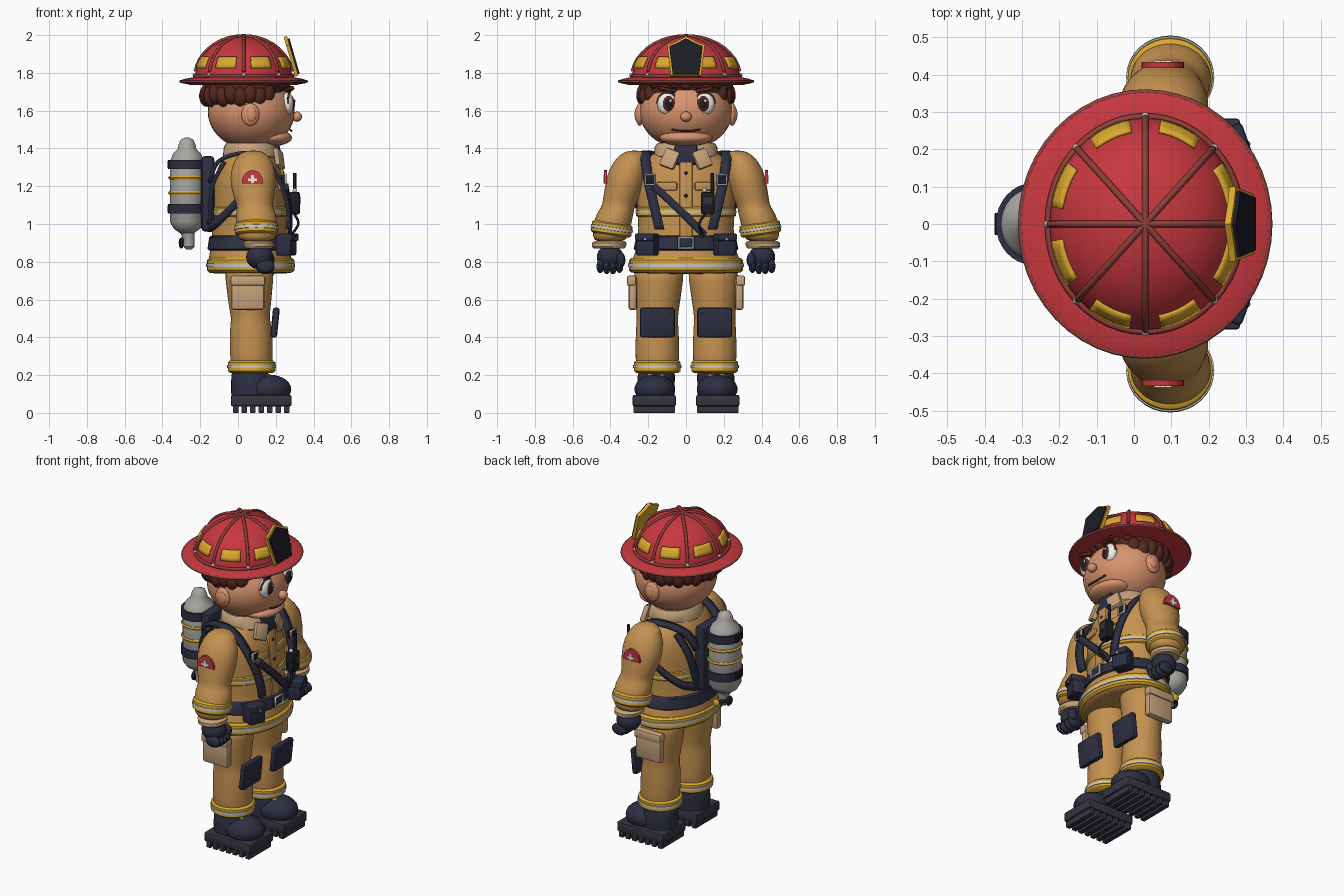
import bpy, bmesh, math
from math import sin, cos, pi, sqrt
from mathutils import Vector, Matrix

if "Cube" in bpy.data.objects:
    bpy.data.objects.remove(bpy.data.objects["Cube"])

# ---------- materials ----------
def mat(name, hexcol):
    m = bpy.data.materials.new(name)
    lin = [((int(hexcol[i:i + 2], 16) / 255 + .055) / 1.055) ** 2.4 for i in (0, 2, 4)]
    m.diffuse_color = (*lin, 1)
    m.use_nodes = True
    m.node_tree.nodes["Principled BSDF"].inputs["Base Color"].default_value = m.diffuse_color
    return m

TAN, LTAN, YEL = mat("tan_cloth", "C49150"), mat("light_tan", "C8A47C"), mat("yellow", "DBA92E")
SIL, NAVY, BLACK = mat("silver", "C9C8C4"), mat("navy", "2D2F42"), mat("black", "1C1D24")
RED, DRED, SKIN = mat("red", "C8383F"), mat("dark_red", "8F3F3A"), mat("skin", "D9946F")
HAIR, WHITE, SOLE = mat("hair_brown", "54291F"), mat("white", "F0EEEA"), mat("sole", "383440")
TANK = mat("tank_grey", "A9A7A2")

# ---------- helpers ----------
def finish(bm, name, m, smooth=True):
    bmesh.ops.recalc_face_normals(bm, faces=bm.faces)
    me = bpy.data.meshes.new(name)
    bm.to_mesh(me)
    bm.free()
    ob = bpy.data.objects.new(name, me)
    bpy.context.collection.objects.link(ob)
    me.materials.append(m)
    if smooth:
        bpy.context.view_layer.objects.active = ob
        bpy.ops.object.select_all(action='DESELECT')
        ob.select_set(True)
        bpy.ops.object.shade_smooth_by_angle(angle=math.radians(42))
    return ob

def ell(name, c, r, m, seg=24, rot=(0, 0, 0)):
    bm = bmesh.new()
    bmesh.ops.create_uvsphere(bm, u_segments=seg, v_segments=seg // 2 + 2, radius=1)
    bmesh.ops.scale(bm, vec=r, verts=bm.verts)
    ob = finish(bm, name, m)
    ob.location, ob.rotation_euler = c, rot
    return ob

def box(name, c, s, m, bev=.01, rot=(0, 0, 0)):
    bm = bmesh.new()
    bmesh.ops.create_cube(bm, size=1)
    bmesh.ops.scale(bm, vec=s, verts=bm.verts)
    if bev:
        bmesh.ops.bevel(bm, geom=bm.edges[:], offset=bev, segments=2, affect='EDGES', profile=.5)
    ob = finish(bm, name, m)
    ob.location, ob.rotation_euler = c, rot
    return ob

def loft(name, rings, m, seg=32, sub=0):
    """rings: (z, cx, cy, rx, ry)"""
    bm = bmesh.new()
    loops = [[bm.verts.new((cx + rx * cos(2 * pi * i / seg), cy + ry * sin(2 * pi * i / seg), z))
              for i in range(seg)] for z, cx, cy, rx, ry in rings]
    for a, b in zip(loops, loops[1:]):
        for i in range(seg):
            bm.faces.new((a[i], a[(i + 1) % seg], b[(i + 1) % seg], b[i]))
    bm.faces.new(loops[0])
    bm.faces.new(loops[-1])
    ob = finish(bm, name, m)
    if sub:
        ob.modifiers.new("smooth", 'SUBSURF').levels = sub
        ob.modifiers["smooth"].render_levels = sub
    return ob

def band(name, z, h, cx, cy, rx, ry, tilt=0):
    """yellow reflective band with a silver middle stripe"""
    for n, m, hh, e in (("_yellow", YEL, h, 0), ("_stripe", SIL, h * .32, .004)):
        b = hh / 2
        ob = loft(name + n, [(-b, 0, 0, rx + e - .012, ry + e - .012), (-b * .7, 0, 0, rx + e, ry + e),
                             (b * .7, 0, 0, rx + e, ry + e), (b, 0, 0, rx + e - .012, ry + e - .012)], m)
        ob.location, ob.rotation_euler = (cx, cy, z), (tilt, 0, 0)

def sheet(name, f, nu, nv, thick, m):
    bm = bmesh.new()
    g = [[bm.verts.new(f(i / nu, j / nv)) for j in range(nv + 1)] for i in range(nu + 1)]
    for i in range(nu):
        for j in range(nv):
            bm.faces.new((g[i][j], g[i + 1][j], g[i + 1][j + 1], g[i][j + 1]))
    ob = finish(bm, name, m)
    so = ob.modifiers.new("thick", 'SOLIDIFY')
    so.thickness, so.offset = thick, 0
    return ob

def path(pts, u):
    p = [Vector(q) for q in pts]
    n = len(p) - 1
    k = min(int(u * n), n - 1)
    t = u * n - k
    a, b, c, d = p[max(k - 1, 0)], p[k], p[k + 1], p[min(k + 2, n)]
    return .5 * (2 * b + (c - a) * t + (2 * a - 5 * b + 4 * c - d) * t ** 2 + (3 * b - a - 3 * c + d) * t ** 3)

def strap(name, pts, w, wdir=(0, 1, 0), m=NAVY, thick=.022):
    d = Vector(wdir).normalized() * w
    return sheet(name, lambda u, v: path(pts, u) + d * (v - .5), 24, 1, thick, m)

def tube(name, pts, r, m, cyclic=False):
    cu = bpy.data.curves.new(name, 'CURVE')
    cu.dimensions, cu.bevel_depth, cu.bevel_resolution, cu.use_fill_caps = '3D', r, 2, True
    sp = cu.splines.new('POLY')
    sp.points.add(len(pts) - 1)
    for q, p in zip(sp.points, pts):
        q.co = (*p, 1)
    sp.use_cyclic_u = cyclic
    cu.materials.append(m)
    ob = bpy.data.objects.new(name, cu)
    bpy.context.collection.objects.link(ob)
    return ob

def plate(name, yz, c, thick, m, rot=(0, 0, 0)):
    bm = bmesh.new()
    f = bm.faces.new([bm.verts.new((0, y, z)) for y, z in yz])
    ext = bmesh.ops.extrude_face_region(bm, geom=[f])
    bmesh.ops.translate(bm, vec=(thick, 0, 0), verts=[v for v in ext["geom"] if isinstance(v, bmesh.types.BMVert)])
    ob = finish(bm, name, m, False)
    ob.location, ob.rotation_euler = c, rot
    return ob

def frame(name, c, w, h, r, m):
    x, y, z = c
    return tube(name, [(x, y + a * w, z + b * h) for a, b in ((-1, -1), (1, -1), (1, 1), (-1, 1))], r, m, True)

# ---------- helmet ----------
HX, HZ = .03, 1.772
def dome(a, z, k=1.0):
    r = sqrt(max(0, 1 - ((z - HZ) / .222) ** 2)) * k
    return (HX + .257 * r * cos(a), .285 * r * sin(a), HZ + (z - HZ) * k)

loft("helmet_dome", [(HZ + .222 * sin(t), HX, 0, .257 * cos(t), .285 * cos(t))
                     for t in [i * pi / 2 / 12.05 for i in range(13)]], RED, 48)
loft("helmet_brim", [(1.736, HX, 0, .28, .30), (1.747, HX, 0, .333, .353), (1.76, HX, 0, .335, .355),
                     (1.768, HX, 0, .315, .335), (1.778, HX, 0, .26, .29)], RED, 48)
tube("brim_edge", [(HX + .334 * cos(i * pi / 24), .354 * sin(i * pi / 24), 1.755) for i in range(48)], .007, DRED, True)
tube("dome_trim", [(HX + .26 * cos(i * pi / 24), .288 * sin(i * pi / 24), 1.783) for i in range(48)], .009, DRED, True)
for i in range(8):
    a = i * pi / 4
    tube("helmet_rib", [dome(a, HZ + .222 * sin(t * pi / 20), 1.01) for t in range(1, 11)], .009, DRED)
    ell("rib_rivet", dome(a, 1.79, 1.02), (.01,) * 3, SIL, 10)
    sheet("helmet_reflector", lambda u, v, a=a: dome(a + pi / 8 + (u - .5) * .46, 1.825 + .058 * v, 1.012), 6, 3, .01, YEL)
ell("helmet_top_knob", (HX, 0, 1.988), (.02, .02, .012), DRED, 12)
shield = [(-.08, -.11), (.08, -.11), (.1, .06), (.06, .075), (0, .108), (-.06, .075), (-.1, .06)]
plate("badge_border", shield, (.272, 0, 1.886), .018, YEL, (0, -.28, 0))
plate("badge_face", [(y * .88, z * .9) for y, z in shield], (.284, 0, 1.886), .016, BLACK, (0, -.28, 0))

# ---------- head ----------
ell("head", (.07, 0, 1.595), (.23, .245, .2), SKIN, 40)
ell("chin", (.178, 0, 1.457), (.108, .14, .045), SKIN)
ell("nose", (.312, 0, 1.568), (.027, .03, .027), SKIN)
tube("mouth", [(.283 - 1.4 * y * y, y, 1.492 + 1.5 * y * y) for y in [i * .0125 - .075 for i in range(13)]], .005, HAIR)
for s in (-1, 1):
    ell("ear", (.065, s * .245, 1.58), (.048, .022, .06), SKIN)
    ell("ear_inner", (.07, s * .26, 1.58), (.028, .012, .038), SKIN, 16)
    ell("eye_white", (.262, s * .1, 1.638), (.032, .052, .06), WHITE)
    tube("eyelid", [(.276 - .012 * abs(cos(t)), s * .1 + .052 * cos(t), 1.638 + .06 * sin(t))
                    for t in [pi * i / 12 for i in range(13)]], .006, HAIR)
    ell("iris", (.284, s * .094, 1.637), (.014, .033, .041), HAIR, 20)
    ell("pupil", (.292, s * .092, 1.637), (.01, .02, .027), BLACK, 16)
    ell("eye_glint", (.3, s * .092 + .01, 1.652), (.004, .007, .009), WHITE, 10)
    box("eyebrow", (.272, s * .1, 1.712), (.03, .095, .022), HAIR, .008, (s * .18, 0, -s * .3))
# hair under the brim
loft("hair_base", [(1.665, .03, 0, .205, .235), (1.7, .035, 0, .222, .25), (1.75, .04, 0, .225, .25)], HAIR)
for i in range(19):
    a = pi * (.3 + 1.4 * i / 18)
    ell("hair_lock", (.035 + .2 * cos(a), .222 * sin(a), 1.69 - .012 * (i % 2)), (.042, .042, .058), HAIR, 14)
for i in range(7):
    y = (i - 3) * .055
    ell("hair_fringe", (.25 - y * y * 2.2, y, 1.745 - .006 * (i % 2)), (.03, .034, .03), HAIR, 12)

# ---------- jacket ----------
loft("jacket", [(.735, .065, 0, .215, .28), (.745, .065, 0, .228, .295), (.82, .065, 0, .222, .285),
                (.9, .06, 0, .198, .25), (1.05, .06, 0, .195, .255), (1.2, .058, 0, .19, .268),
                (1.3, .058, 0, .168, .25), (1.36, .06, 0, .135, .19), (1.41, .07, 0, .11, .13)], TAN, 40, 1)
band("hem_band", .782, .075, .067, 0, .232, .302)
band("chest_band", 1.065, .06, .06, 0, .2, .264)
loft("belt", [(.86, .06, 0, .212, .268), (.868, .06, 0, .222, .277), (.93, .06, 0, .212, .265), (.938, .06, 0, .2, .255)], NAVY)
box("belt_plate", (.272, 0, .9), (.02, .09, .07), NAVY, .006)
frame("belt_buckle", (.286, 0, .9), .038, .028, .007, SIL)
box("front_placket", (.236, 0, 1.13), (.035, .07, .4), TAN, .01, (0, -.08, 0))
for z in (1.04, 1.15, 1.27):
    ell("button", (.262 - (z - 1.04) * .1, 0, z), (.008, .01, .01), BLACK, 10)
loft("collar", [(1.345, .07, 0, .135, .165), (1.36, .07, 0, .15, .172), (1.41, .065, 0, .14, .165), (1.43, .065, 0, .125, .15)], LTAN)
box("neck_scarf", (.2, 0, 1.365), (.06, .12, .11), NAVY, .015, (0, -.2, 0))
for s in (-1, 1):
    box("collar_flap", (.218, s * .085, 1.345), (.03, .085, .1), LTAN, .01, (s * .35, -.25, s * .3))
    box("chest_pocket_flap", (.232, s * .1, 1.2), (.022, .11, .045), TAN, .008, (0, -.1, s * .2))

# ---------- harness and gear ----------
for s in (-1, 1):
    strap("shoulder_strap", [(-.15, s * .1, 1.22), (-.105, s * .15, 1.33), (.02, s * .2, 1.375), (.13, s * .215, 1.355),
                             (.215, s * .2, 1.24), (.262, s * .17, 1.1), (.268, s * .14, .97)], .052)
    strap("lower_strap", [(-.15, s * .08, .98), (-.1, s * .19, 1.02), (0, s * .265, 1.12), (.05, s * .275, 1.2)], .045, (0, 0, 1))
    strap("back_strap", [(-.07, s * .19, 1.33), (-.135, s * .16, 1.2), (-.15, s * .1, 1.0)], .045)
    frame("strap_buckle", (.252, s * .19, 1.235), .026, .026, .006, SIL)
    box("strap_clip", (.24, s * .19, 1.235), (.03, .05, .05), BLACK, .006)
    box("belt_pouch", (.255, s * .205, .89), (.085, .105, .115), NAVY, .012, (0, 0, s * .35))
    box("pouch_flap", (.266, s * .207, .93), (.085, .11, .04), NAVY, .01, (0, 0, s * .35))
    ell("pouch_snap", (.305, s * .215, .92), (.007, .008, .008), SIL, 10)
strap("diagonal_strap", [(.255, -.17, 1.2), (.275, -.03, 1.07), (.275, .1, .94)], .04, (0, 1, 1))
box("radio", (.3, .115, 1.11), (.055, .07, .12), BLACK, .01)
box("radio_screen", (.328, .115, 1.125), (.008, .045, .04), SOLE, .003)
tube("radio_antenna", [(.3, .14, 1.16), (.3, .14, 1.27)], .009, BLACK)
ell("radio_knob", (.3, .098, 1.175), (.012, .012, .015), SIL, 10)
tube("radio_cord", [path([(.3, .1, 1.05), (.32, .07, 1.0), (.28, .09, .94)], i / 10) for i in range(11)], .007, BLACK)

# ---------- air tank ----------
box("back_plate", (-.16, 0, 1.16), (.07, .2, .4), NAVY, .02)
TX = -.27
loft("tank_body", [(.95, TX, 0, .035, .035), (.975, TX, 0, .07, .075), (1.01, TX, 0, .09, .1), (1.33, TX, 0, .09, .1),
                   (1.37, TX, 0, .075, .08), (1.395, TX, 0, .05, .052), (1.42, TX, 0, .045, .045), (1.445, TX, 0, .035, .035), (1.457, TX, 0, .012, .012)], TANK)
for z in (1.315, 1.08):
    loft("tank_clamp", [(z - .025, TX, 0, .1, .11), (z + .025, TX, 0, .1, .11)], NAVY)
    box("clamp_mount", (-.2, 0, z), (.06, .15, .05), NAVY, .006)
    box("clamp_latch", (-.367, 0, z), (.014, .06, .04), BLACK, .004)
for z in (1.165, 1.245):
    loft("tank_ring", [(z - .009, TX, 0, .094, .104), (z, TX, 0, .1, .109), (z + .009, TX, 0, .094, .104)], YEL)
loft("tank_valve", [(.865, TX + .01, 0, .015, .015), (.88, TX + .01, 0, .03, .03), (.92, TX + .01, 0, .03, .03), (.96, TX, 0, .04, .04)], TANK, 16)
tube("valve_handle", [(-.3, 0, .9), (-.25, .06, .9)], .012, BLACK)
ell("pressure_gauge", (-.3, 0, .9), (.014, .03, .03), BLACK, 16)
ell("gauge_rim", (-.255, .065, .9), (.022, .012, .022), YEL, 16)

for s in (-1, 1):
    # ---------- arms ----------
    loft("sleeve", [(z, x, s * y, rx, ry) for z, x, y, rx, ry in (
        (1.39, .08, .27, .03, .03), (1.37, .08, .28, .085, .075), (1.29, .08, .307, .12, .105), (1.2, .08, .325, .122, .105),
        (1.12, .085, .348, .1, .093), (1.09, .09, .36, .093, .088), (1.05, .095, .378, .11, .1), (.99, .1, .392, .108, .1),
        (.93, .1, .4, .103, .095), (.905, .1, .405, .08, .075))], TAN, 28, 1)
    band("sleeve_band", .975, .07, .097, s * .393, .114, .108, s * .14)
    loft("glove_cuff", [(.87, .11, s * .408, .07, .08), (.88, .11, s * .408, .08, .09), (.9, .108, s * .406, .082, .092), (.91, .108, s * .405, .07, .08)], LTAN)
    ell("glove_palm", (.115, s * .402, .825), (.072, .07, .065), NAVY)
    for i in range(4):
        ell("glove_finger", (.145, s * (.352 + .034 * i), .77 + .006 * (i in (0, 3))), (.05, .02, .036), NAVY, 14)
    ell("glove_thumb", (.165, s * .345, .81), (.03, .024, .042), NAVY, 14)
    # shoulder patch
    arc = [(.057 * cos(pi * i / 12), -.02 + .07 * sin(pi * i / 12)) for i in range(13)]
    plate("shoulder_patch", arc, (.077, s * .418, 1.235), .016, RED, (0, 0, s * pi / 2))
    box("patch_cross_bar", (.077, s * .432, 1.235), (.048, .012, .014), WHITE, 0)
    box("patch_cross_post", (.077, s * .432, 1.238), (.014, .012, .045), WHITE, 0)

    # ---------- legs ----------
    loft("trouser_leg", [(z, x, s * y, rx, ry) for z, x, y, rx, ry in (
        (.79, .06, .14, .14, .138), (.7, .06, .147, .125, .132), (.58, .062, .15, .115, .118), (.5, .065, .152, .1, .108),
        (.47, .068, .152, .11, .112), (.36, .07, .152, .116, .117), (.28, .072, .152, .112, .115), (.215, .072, .152, .112, .112))], TAN, 28, 1)
    band("ankle_band", .245, .065, .072, s * .152, .126, .124)
    box("knee_pad", (.196, s * .152, .478), (.036, .185, .16), NAVY, .014, (0, .1, 0))
    for y in (.085, .218):
        ell("knee_rivet", (.213, s * y, .53), (.008, .008, .008), BLACK, 10)
    box("thigh_pocket", (.052, s * .282, .635), (.175, .045, .18), LTAN, .014)
    box("thigh_pocket_flap", (.052, s * .288, .7), (.185, .05, .055), LTAN, .012)

    # ---------- boots ----------
    loft("boot_ankle", [(.08, .075, s * .16, .11, .1), (.14, .07, s * .16, .107, .1), (.2, .065, s * .157, .1, .098), (.225, .065, s * .155, .09, .09)], NAVY, 28)
    ell("boot_toe", (.16, s * .165, .125), (.122, .108, .078), NAVY)
    box("boot_tongue", (.155, s * .16, .19), (.06, .09, .03), LTAN, .01, (0, .5, 0))
    box("boot_sole", (.123, s * .168, .065), (.322, .23, .06), SOLE, .01)
    for i in range(7):
        box("sole_tread", (-.012 + .045 * i, s * .168, .022), (.03, .22, .044), SOLE, .004)
